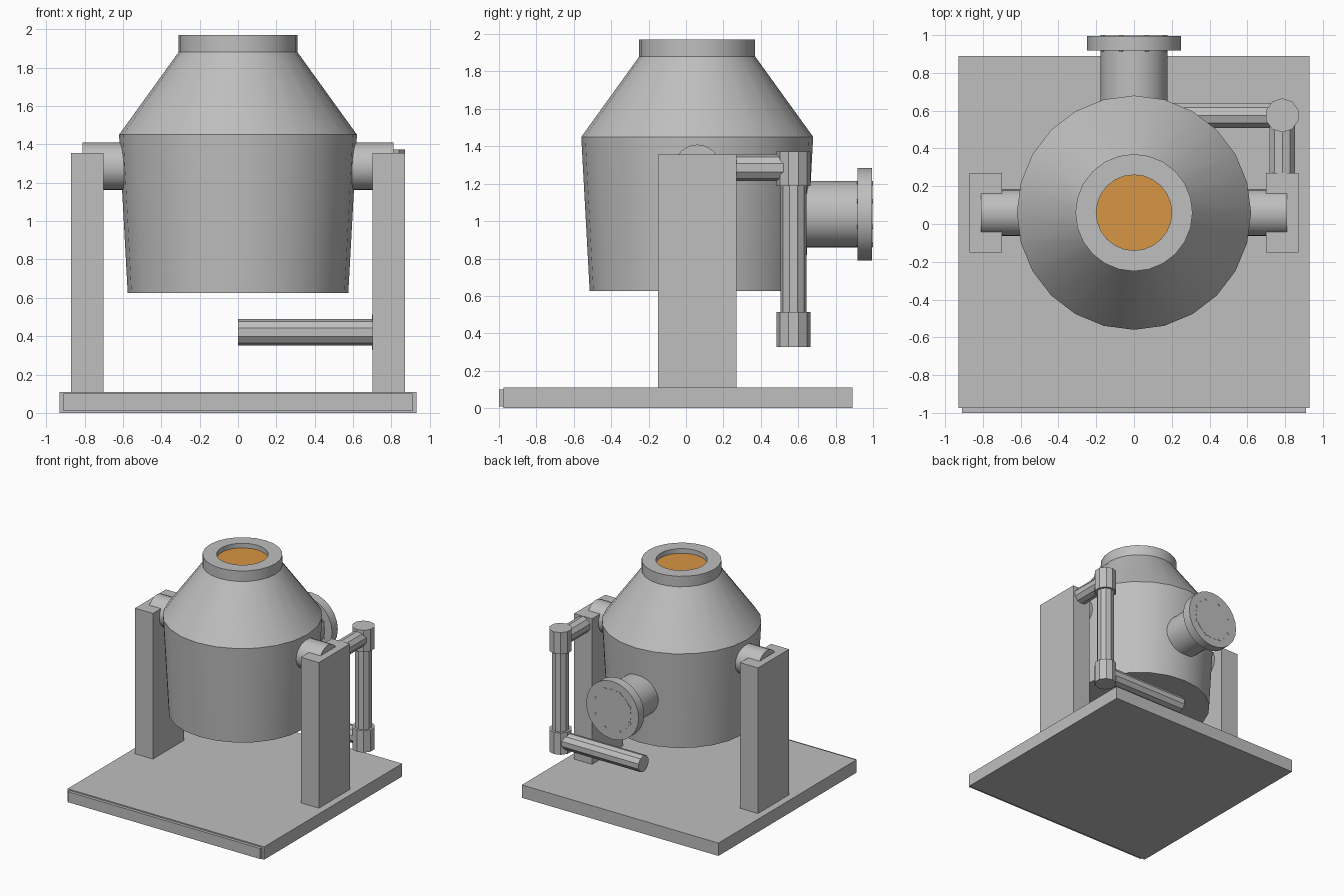
import bpy, bmesh
from math import pi, sin, cos, radians
from mathutils import Vector

cube = bpy.data.objects.get("Cube")
if cube:
    bpy.data.objects.remove(cube, do_unlink=True)


def material(name, rgb):
    m = bpy.data.materials.new(name)
    m.use_nodes = True
    color = (*rgb, 1)
    m.diffuse_color = color
    m.node_tree.nodes["Principled BSDF"].inputs["Base Color"].default_value = color
    return m


steel = material("grey steel", (0.52, 0.52, 0.52))
molten = material("molten orange", (0.68, 0.30, 0.06))


def finish(obj, name, mat, smooth=False):
    obj.name = name
    obj.data.materials.append(mat)
    if smooth:
        bpy.ops.object.select_all(action="DESELECT")
        obj.select_set(True)
        bpy.context.view_layer.objects.active = obj
        bpy.ops.object.shade_smooth_by_angle(angle=radians(30))
    return obj


def box(name, low, high):
    low, high = Vector(low), Vector(high)
    bpy.ops.mesh.primitive_cube_add(size=1, location=(low + high) / 2)
    obj = bpy.context.object
    obj.scale = high - low
    bpy.ops.object.transform_apply(location=False, rotation=False, scale=True)
    return finish(obj, name, steel)


def rod(name, start, end, radius, sides=24, mat=steel):
    """Cylinder along one axis between two points."""
    start, end = Vector(start), Vector(end)
    d = end - start
    if abs(d.x) > 0:
        turn = (0, pi / 2, pi / 2)   # puts a corner at the top
        turn = (pi / 2, 0, pi / 2)
    elif abs(d.y) > 0:
        turn = (pi / 2, 0, 0)
    else:
        turn = (0, 0, 0)
    bpy.ops.mesh.primitive_cylinder_add(vertices=sides, radius=radius, depth=d.length,
                                        location=(start + end) / 2, rotation=turn)
    return finish(bpy.context.object, name, mat, sides > 12)


def lathe(name, profile, center_y, steps=24):
    bm = bmesh.new()
    verts = [bm.verts.new((r, 0, z)) for r, z in profile]
    edges = [bm.edges.new(pair) for pair in zip(verts, verts[1:])]
    bmesh.ops.spin(bm, geom=verts + edges, cent=(0, 0, 0), axis=(0, 0, 1),
                   angle=2 * pi, steps=steps)
    bmesh.ops.remove_doubles(bm, verts=bm.verts, dist=0.0005)
    bmesh.ops.recalc_face_normals(bm, faces=bm.faces)
    mesh = bpy.data.meshes.new(name)
    bm.to_mesh(mesh)
    bm.free()
    obj = bpy.data.objects.new(name, mesh)
    obj.location.y = center_y
    bpy.context.collection.objects.link(obj)
    return finish(obj, name, steel, True)


# Base plate with its front strip
box("base_plate", (-0.93, -0.975, 0), (0.93, 0.89, 0.11))
box("base_front_strip", (-0.91, -1, 0.01), (0.91, -0.97, 0.1))

# Vessel with conical top, neck ring and molten surface
AXIS_Y = 0.06
lathe("vessel", [(0, 0.625), (0.575, 0.625), (0.62, 1.45), (0.31, 1.88), (0.31, 1.97),
                 (0.2, 1.97), (0.2, 1.9), (0, 1.9)], AXIS_Y)
rod("molten_surface", (0, AXIS_Y, 1.9), (0, AXIS_Y, 1.93), 0.2, 24, molten)

# Support posts and trunnions
PIVOT_Z = 1.285
for side, s in (("left", 1), ("right", -1)):
    x0, x1 = sorted((0.7 * s, 0.87 * s))
    box(side + "_post", (x0, -0.15, 0.1), (x1, 0.27, 1.355))
    rod(side + "_trunnion", (0.5 * s, AXIS_Y, PIVOT_Z), (0.81 * s, AXIS_Y, PIVOT_Z), 0.124)

# Rear pipe with bolted flange
PIPE_Z = 1.037
rod("rear_pipe", (0, 0.5, PIPE_Z), (0, 0.997, PIPE_Z), 0.178)
rod("rear_flange", (0, 0.918, PIPE_Z), (0, 0.995, PIPE_Z), 0.248)
for i in range(8):
    a = pi / 8 + i * pi / 4
    x, z = 0.178 * cos(a), PIPE_Z + 0.178 * sin(a)
    rod("flange_bolt", (x, 0.913, z), (x, 1, z), 0.012, 8)

# Ten-sided side piping with joints
PX, PY, LOW_Z = 0.785, 0.575, 0.42
rod("upper_side_pipe", (PX, 0.25, PIVOT_Z), (PX, PY, PIVOT_Z), 0.07, 10)
rod("vertical_side_pipe", (PX, PY, LOW_Z), (PX, PY, PIVOT_Z), 0.07, 10)
rod("lower_side_pipe", (0, PY, LOW_Z), (PX, PY, LOW_Z), 0.07, 10)
for name, z in (("upper_joint", PIVOT_Z - 0.005), ("lower_joint", LOW_Z)):
    rod(name, (PX, PY, z - 0.093), (PX, PY, z + 0.093), 0.09, 10)
